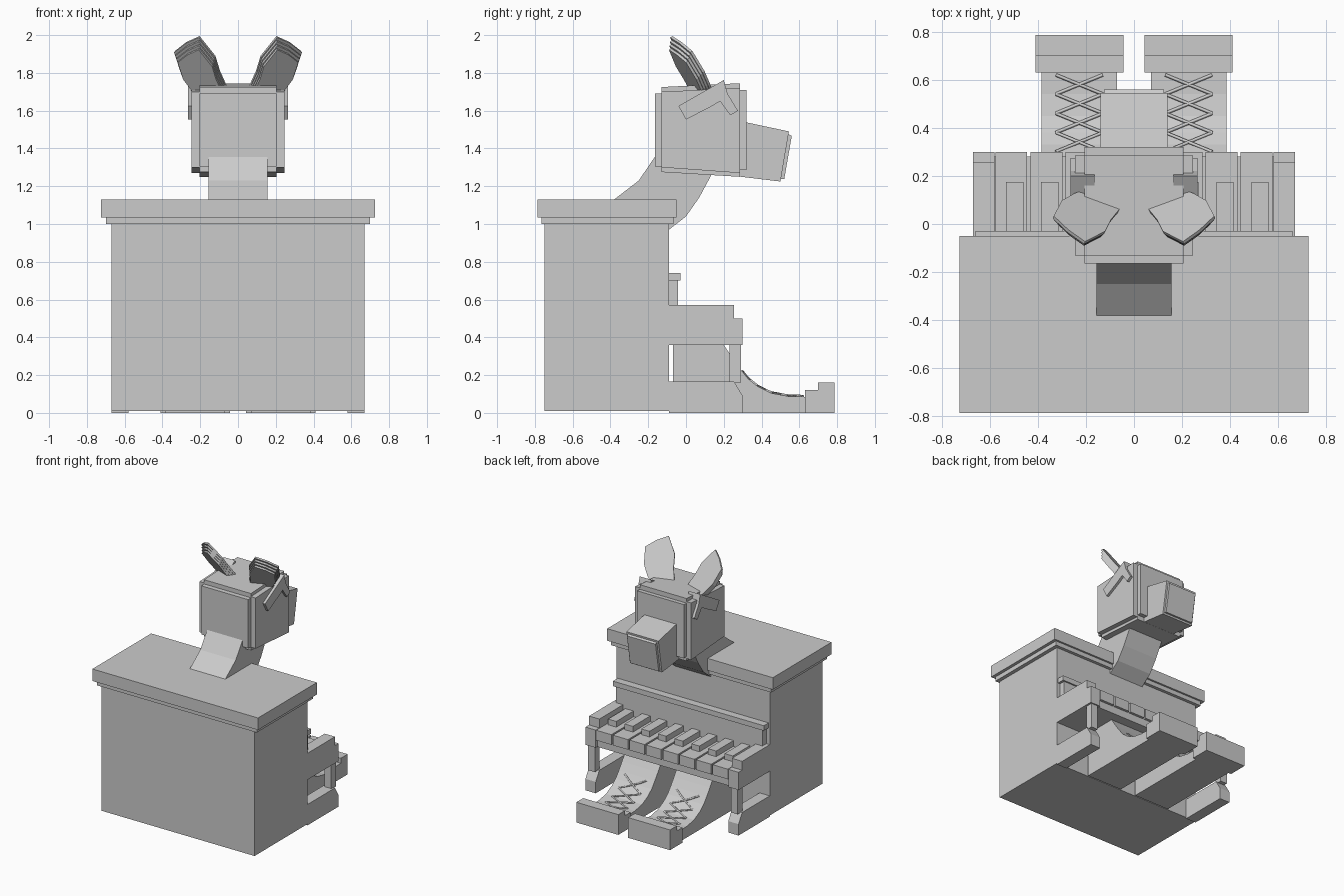
import bpy, bmesh
from mathutils import Matrix, Vector

cube = bpy.data.objects.get("Cube")
if cube:
    bpy.data.objects.remove(cube, do_unlink=True)

GREY = (0.6, 0.6, 0.6, 1)
grey = bpy.data.materials.new("plain grey")
grey.use_nodes = True
grey.diffuse_color = GREY
grey.node_tree.nodes["Principled BSDF"].inputs["Base Color"].default_value = GREY

# Maps profile (a, b, depth) to y, z, x
SIDE = Matrix(((0, 0, 1, 0), (1, 0, 0, 0), (0, 1, 0, 0), (0, 0, 0, 1)))


def add_object(name, data):
    ob = bpy.data.objects.new(name, data)
    bpy.context.collection.objects.link(ob)
    data.materials.append(grey)
    return ob


def prism(name, profile, d0, d1, matrix=SIDE):
    """Extrude a profile from depth d0 to d1 in the given frame."""
    bm = bmesh.new()
    ends = [[bm.verts.new(matrix @ Vector((a, b, d))) for a, b in profile] for d in (d0, d1)]
    bm.faces.new(ends[0])
    bm.faces.new(ends[1])
    n = len(profile)
    for i in range(n):
        j = (i + 1) % n
        bm.faces.new((ends[0][i], ends[0][j], ends[1][j], ends[1][i]))
    bmesh.ops.recalc_face_normals(bm, faces=bm.faces)
    mesh = bpy.data.meshes.new(name)
    bm.to_mesh(mesh)
    bm.free()
    return add_object(name, mesh)


def box(name, x, y, z):
    return prism(name, [(y[0], z[0]), (y[1], z[0]), (y[1], z[1]), (y[0], z[1])], *x)


# Cabinet
box("cabinet", (-.67, .67), (-.75, -.09), (.01, 1.0))
box("lid_moulding", (-.70, .70), (-.765, -.065), (1.0, 1.035))
box("lid", (-.725, .725), (-.785, -.05), (1.035, 1.13))
box("music_shelf", (-.66, .66), (-.09, -.03), (.70, .74))
box("shelf_support", (-.64, .64), (-.09, -.042), (.50, .70))

# Keyboard
box("key_bed", (-.58, .58), (-.09, .28), (.36, .44))
for i in range(8):
    x = -.51 + i * .1457
    box("white_key", (x - .066, x + .066), (-.09, .30), (.42, .50))
    box("black_key", (x - .022, x + .05), (-.09, .175), (.50, .545))

# Arms, legs and foot rails of the keyboard
for side in (-1, 1):
    inner, outer = side * .58, side * .67
    prism("keyboard_arm", [(-.09, .36), (.30, .36), (.30, .50), (.255, .50),
                           (.255, .57), (-.09, .57)], inner, outer)
    box("keyboard_leg", (side * .595, side * .655), (.23, .29), (.16, .36))
    prism("foot_rail", [(-.09, 0), (.30, 0), (.30, .09), (.255, .165), (-.09, .165)],
          inner, outer)

# Curved limbs ending in raised toes
slope = [(.20, .36), (.25, .285), (.29, .23), (.33, .18), (.38, .14), (.45, .105),
         (.54, .088), (.64, .085)]


def slope_height(y):
    for (y0, z0), (y1, z1) in zip(slope, slope[1:]):
        if y <= y1:
            return z0 + (z1 - z0) * (y - y0) / (y1 - y0)
    return slope[-1][1]


def lace(xa, xb, ya, yb):
    curve = bpy.data.curves.new("lace_path", "CURVE")
    curve.dimensions = "3D"
    curve.bevel_depth = .007
    curve.bevel_resolution = 0
    line = curve.splines.new("POLY")
    line.points.add(4)
    for i, p in enumerate(line.points):
        t = i / 4
        y = ya + (yb - ya) * t
        p.co = (xa + (xb - xa) * t, y, slope_height(y) + .003, 1)
    helper = bpy.data.objects.new("lace_path", curve)
    bpy.context.collection.objects.link(helper)
    deps = bpy.context.evaluated_depsgraph_get()
    mesh = bpy.data.meshes.new_from_object(helper.evaluated_get(deps))
    bpy.data.objects.remove(helper, do_unlink=True)
    mesh.materials.clear()
    add_object("lace", mesh)


for side in (-1, 1):
    prism("limb", [(-.07, 0), (.64, 0)] + slope[::-1] + [(-.07, .36)], side * .07, side * .385)
    prism("toe", [(.63, 0), (.785, 0), (.785, .16), (.70, .16), (.70, .12), (.63, .12)],
          side * .043, side * .41)
    for k in range(4):
        y = .30 + k * .08
        lace(side * .13, side * .325, y, y + .08)
        lace(side * .325, side * .13, y, y + .08)

# Neck
prism("neck", [(-.38, 1.13), (-.25, 1.23), (-.165, 1.355), (-.1, 1.45), (.1, 1.45),
               (.14, 1.27), (.07, 1.14), (0, 1.04), (-.09, .97), (-.38, .97)], -.155, .155)

# Head: three crossing blocks give the stepped edges
prism("head_wide", [(-.13, 1.30), (.285, 1.27), (.285, 1.72), (-.13, 1.70)], -.245, .245)
prism("head_long", [(-.165, 1.305), (.32, 1.285), (.32, 1.71), (-.165, 1.69)], -.205, .205)
prism("head_tall", [(-.13, 1.275), (.285, 1.25), (.285, 1.745), (-.13, 1.725)], -.205, .205)

# Muzzle
prism("muzzle", [(.25, 1.255), (.50, 1.225), (.545, 1.49), (.31, 1.54)], -.14, .14)
prism("muzzle_tip", [(.49, 1.24), (.52, 1.237), (.56, 1.467), (.53, 1.48)], -.125, .125)

# Brows
for side in (-1, 1):
    prism("brow", [(-.04, 1.625), (.20, 1.762), (.22, 1.69), (.275, 1.60), (.235, 1.575),
                   (.18, 1.65), (.13, 1.62), (0, 1.553)], side * .165, side * .265)

# Ears: broad paddles with stepped layers behind
across = Vector((.78, .55, -.35)).normalized()
up = Vector((.36, -.45, .81))
up = (up - across * up.dot(across)).normalized()
facing = up.cross(across)
ear_frame = Matrix((across, up, facing)).transposed().to_4x4()
ear_frame.translation = (.13, .09, 1.71)
ear = [(-.07, -.04), (.08, -.04), (.10, .08), (.10, .17), (.055, .29), (-.04, .31),
       (-.13, .31), (-.135, .17), (-.10, .08)]
for side in (-1, 1):
    flip = Matrix.Diagonal((side, 1, 1, 1))
    for k in range(4):
        size = 1 - .05 * k
        layer = [(a * size, b * size) for a, b in ear]
        prism("ear_layer", layer, .012 - k * .014, -.002 - k * .014, flip @ ear_frame)
